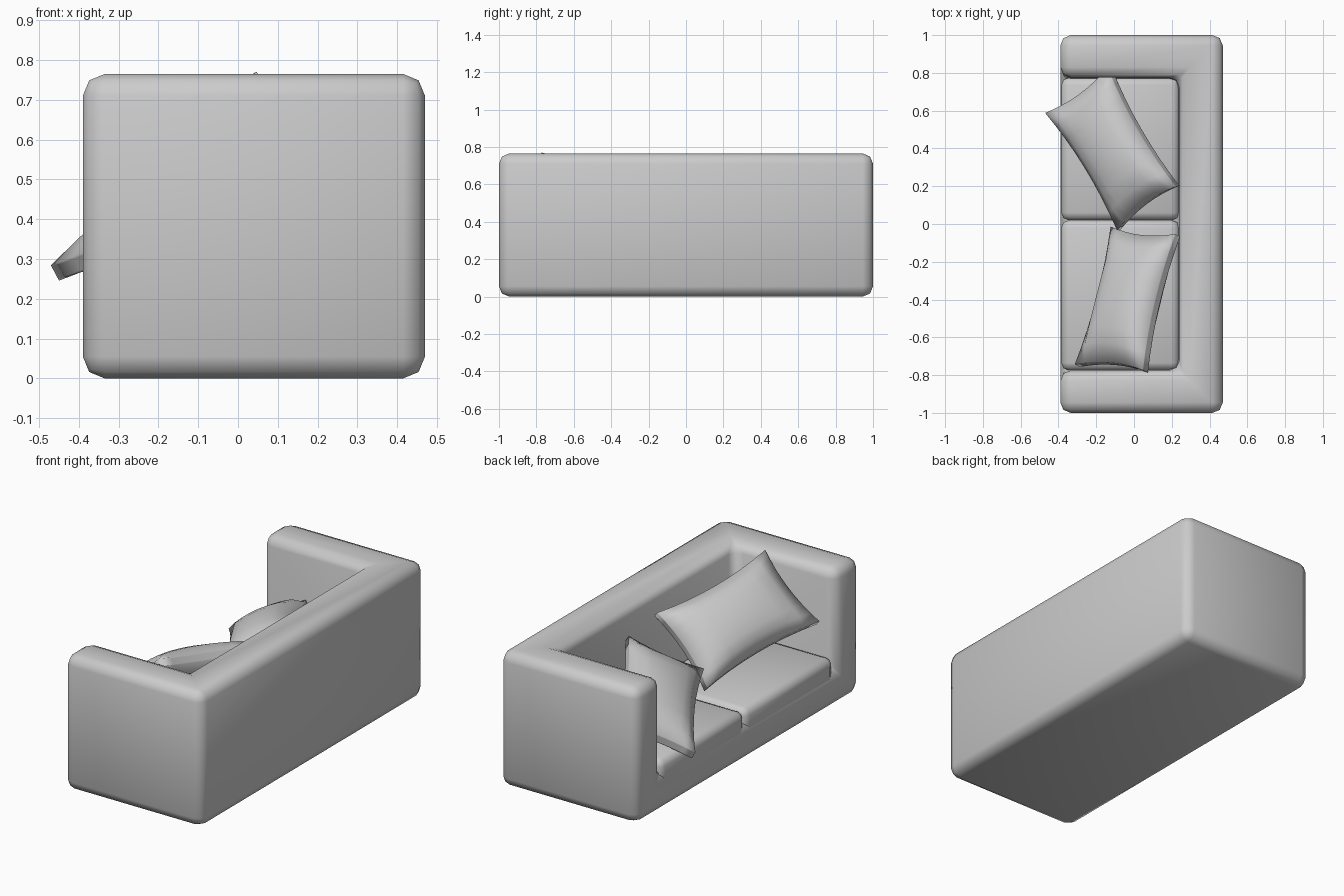
import bpy, bmesh
from mathutils import Vector

if "Cube" in bpy.data.objects:
    bpy.data.objects.remove(bpy.data.objects["Cube"])


def box(name, lo, hi):
    lo, hi = Vector(lo), Vector(hi)
    bm = bmesh.new()
    bmesh.ops.create_cube(bm, size=1)
    for v in bm.verts:
        v.co = Vector([(lo[i] + hi[i]) / 2 + v.co[i] * (hi[i] - lo[i]) for i in range(3)])
    return to_object(name, bm)


def to_object(name, bm):
    me = bpy.data.meshes.new(name)
    bm.to_mesh(me)
    bm.free()
    for p in me.polygons:
        p.use_smooth = True
    ob = bpy.data.objects.new(name, me)
    bpy.context.collection.objects.link(ob)
    return ob


def bevel(ob, width, segments=2):
    m = ob.modifiers.new("rounding", 'BEVEL')
    m.width, m.segments = width, segments
    m.limit_method = 'ANGLE'


def pillow(name, a, b, c, d, puff=0.09, edge=0.022):
    """Puffed cushion spanning corners a-b-c-d, with sides pinched inwards."""
    a, b, c, d = map(Vector, (a, b, c, d))
    n = (b - a).cross(d - a).normalized()
    bm = bmesh.new()
    bmesh.ops.create_cube(bm, size=2)
    bmesh.ops.subdivide_edges(bm, edges=bm.edges[:], cuts=7, use_grid_fill=True)
    for vert in bm.verts:
        u, v, w = vert.co
        s = (u * (1 - 0.07 * (1 - v * v)) + 1) / 2
        t = (v * (1 - 0.13 * (1 - u * u)) + 1) / 2
        h = edge + puff * (max(0, 1 - u * u) * max(0, 1 - v * v)) ** 0.5
        vert.co = a.lerp(b, s).lerp(d.lerp(c, s), t) + n * w * h
    bmesh.ops.recalc_face_normals(bm, faces=bm.faces[:])
    return to_object(name, bm)


# Sofa shell: one rounded block with the seat pocket cut out of it
shell = box("sofa_frame", (-0.39, -1, 0), (0.47, 1, 0.765))
cutter = box("seat_pocket_cutter", (-0.8, -0.775, 0.21), (0.24, 0.775, 1.2))
cut = shell.modifiers.new("pocket", 'BOOLEAN')
cut.operation, cut.object, cut.solver = 'DIFFERENCE', cutter, 'EXACT'
cutter.hide_render = True
cutter.hide_set(True)
bevel(shell, 0.055)

# Two seat cushions
for name, y0, y1 in (("seat_cushion_near", -0.775, 0.02), ("seat_cushion_far", 0.02, 0.775)):
    bevel(box(name, (-0.385, y0, 0.12), (0.24, y1, 0.28)), 0.04)

# Throw pillows leaning on the back
pillow("pillow_near", (-0.11, -0.02, 0.31), (-0.30, -0.75, 0.46),
       (0.06, -0.78, 0.755), (0.23, -0.06, 0.63))
pillow("pillow_far", (-0.08, -0.03, 0.40), (-0.46, 0.59, 0.265),
       (-0.13, 0.83, 0.44), (0.23, 0.20, 0.59))
